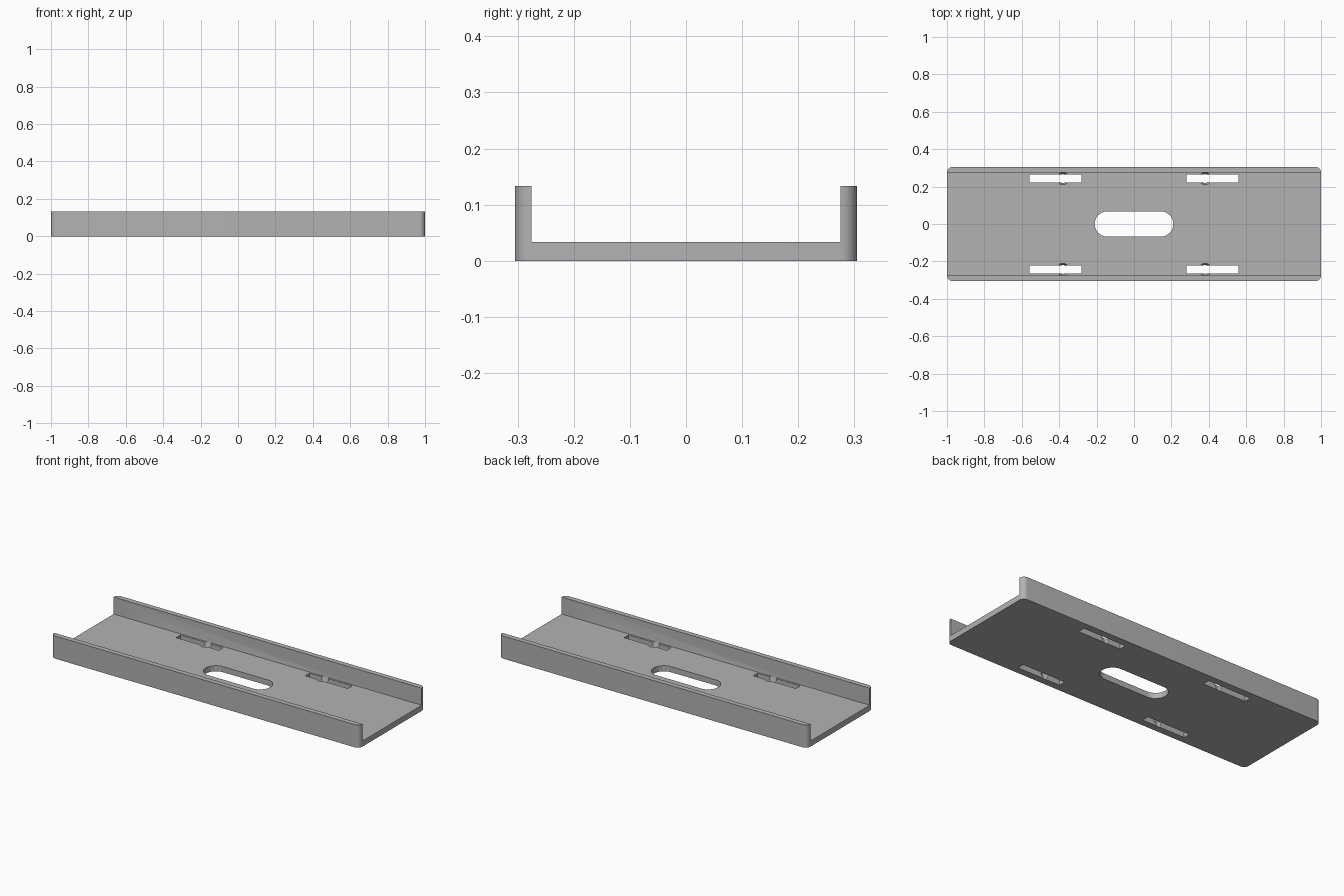
import bpy
import bmesh
from math import cos, sin, pi
from mathutils import Matrix

LENGTH, WIDTH, HEIGHT = 2.0, 0.61, 0.133
FLOOR, WALL, CORNER = 0.033, 0.03, 0.03

cube = bpy.data.objects.get("Cube")
if cube:
    bpy.data.objects.remove(cube, do_unlink=True)

grey = bpy.data.materials.new("plain grey")
grey.use_nodes = True
grey.diffuse_color = (0.45, 0.45, 0.45, 1)
grey.node_tree.nodes["Principled BSDF"].inputs["Base Color"].default_value = grey.diffuse_color


def add_object(name, bm):
    bmesh.ops.recalc_face_normals(bm, faces=bm.faces)
    mesh = bpy.data.meshes.new(name)
    bm.to_mesh(mesh)
    bm.free()
    mesh.materials.append(grey)
    obj = bpy.data.objects.new(name, mesh)
    bpy.context.collection.objects.link(obj)
    return obj


def rounded_block(name, sx, sy, z0, z1, radius, steps):
    """Upright prism with a rounded-rectangle outline."""
    bm = bmesh.new()
    outline = []
    for quarter, (cx, cy) in enumerate([(1, 1), (-1, 1), (-1, -1), (1, -1)]):
        for i in range(steps + 1):
            a = (quarter + i / steps) * pi / 2
            outline.append(bm.verts.new((cx * (sx / 2 - radius) + radius * cos(a),
                                         cy * (sy / 2 - radius) + radius * sin(a), z0)))
    bmesh.ops.remove_doubles(bm, verts=outline, dist=1e-5)
    face = bm.faces.new(list(bm.verts))
    top = bmesh.ops.extrude_face_region(bm, geom=[face])["geom"]
    bmesh.ops.translate(bm, vec=(0, 0, z1 - z0),
                        verts=[v for v in top if isinstance(v, bmesh.types.BMVert)])
    return add_object(name, bm)


def box(name, size, center):
    bm = bmesh.new()
    bmesh.ops.create_cube(bm, size=1, matrix=Matrix.Translation(center) @ Matrix.Diagonal((*size, 1)))
    return add_object(name, bm)


def countersink(name, x, y):
    """Tapered hole, wide at the tray floor and narrow underneath."""
    bm = bmesh.new()
    bmesh.ops.create_cone(bm, cap_ends=True, segments=32, radius1=0.023, radius2=0.033,
                          depth=FLOOR + 0.002, matrix=Matrix.Translation((x, y, FLOOR / 2)))
    return add_object(name, bm)


def cut(target, cutter):
    mod = target.modifiers.new("cut", 'BOOLEAN')
    mod.operation = 'DIFFERENCE'
    mod.solver = 'EXACT'
    mod.object = cutter
    bpy.context.view_layer.objects.active = target
    bpy.ops.object.modifier_apply(modifier=mod.name)
    bpy.data.objects.remove(cutter, do_unlink=True)


# Tray with two long side walls and open ends
tray = rounded_block("tray", LENGTH, WIDTH, 0, HEIGHT, CORNER, 8)
cut(tray, box("channel_cutter", (LENGTH + 0.2, WIDTH - 2 * WALL, HEIGHT),
              (0, 0, FLOOR + HEIGHT / 2)))

# Central rounded opening
cut(tray, rounded_block("opening_cutter", 0.42, 0.134, -0.05, 0.1, 0.0665, 12))

# Four narrow slots, each with a countersunk screw hole
for sx in (-1, 1):
    for sy in (-1, 1):
        y = sy * 0.243
        cut(tray, countersink("screw_cutter", sx * 0.38, y))
        cut(tray, box("slot_cutter", (0.278, 0.041, 0.1), (sx * 0.419, y, FLOOR / 2)))

bpy.ops.object.select_all(action='DESELECT')
tray.select_set(True)
bpy.context.view_layer.objects.active = tray
bpy.ops.object.shade_smooth_by_angle(angle=pi / 6)
